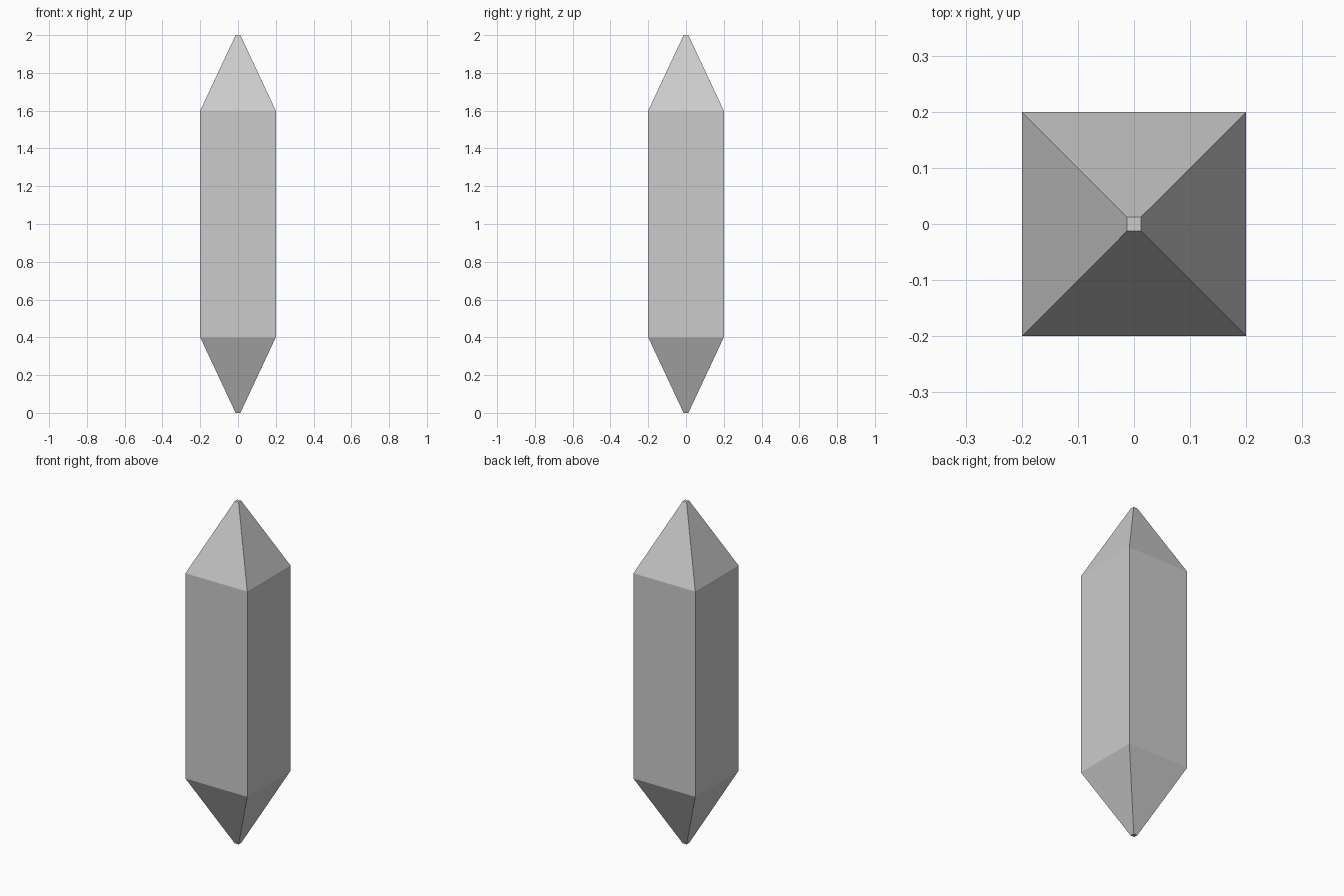
import bpy, bmesh

if "Cube" in bpy.data.objects:
    bpy.data.objects.remove(bpy.data.objects["Cube"])

# Square cross-sections of the crystal: (height, half width)
SECTIONS = [(0.0, 0.0125), (0.4, 0.2), (1.6, 0.2), (2.0, 0.0125)]

bm = bmesh.new()
rings = [[bm.verts.new((sx * h, sy * h, z))
          for sx, sy in ((-1, -1), (1, -1), (1, 1), (-1, 1))]
         for z, h in SECTIONS]

# Side walls between neighbouring sections
for low, high in zip(rings, rings[1:]):
    for i in range(4):
        j = (i + 1) % 4
        bm.faces.new((low[i], low[j], high[j], high[i]))

# Tiny flat tips
bm.faces.new(rings[0][::-1])
bm.faces.new(rings[-1])

mesh = bpy.data.meshes.new("crystal")
bm.to_mesh(mesh)
bm.free()
bpy.context.collection.objects.link(bpy.data.objects.new("crystal", mesh))
